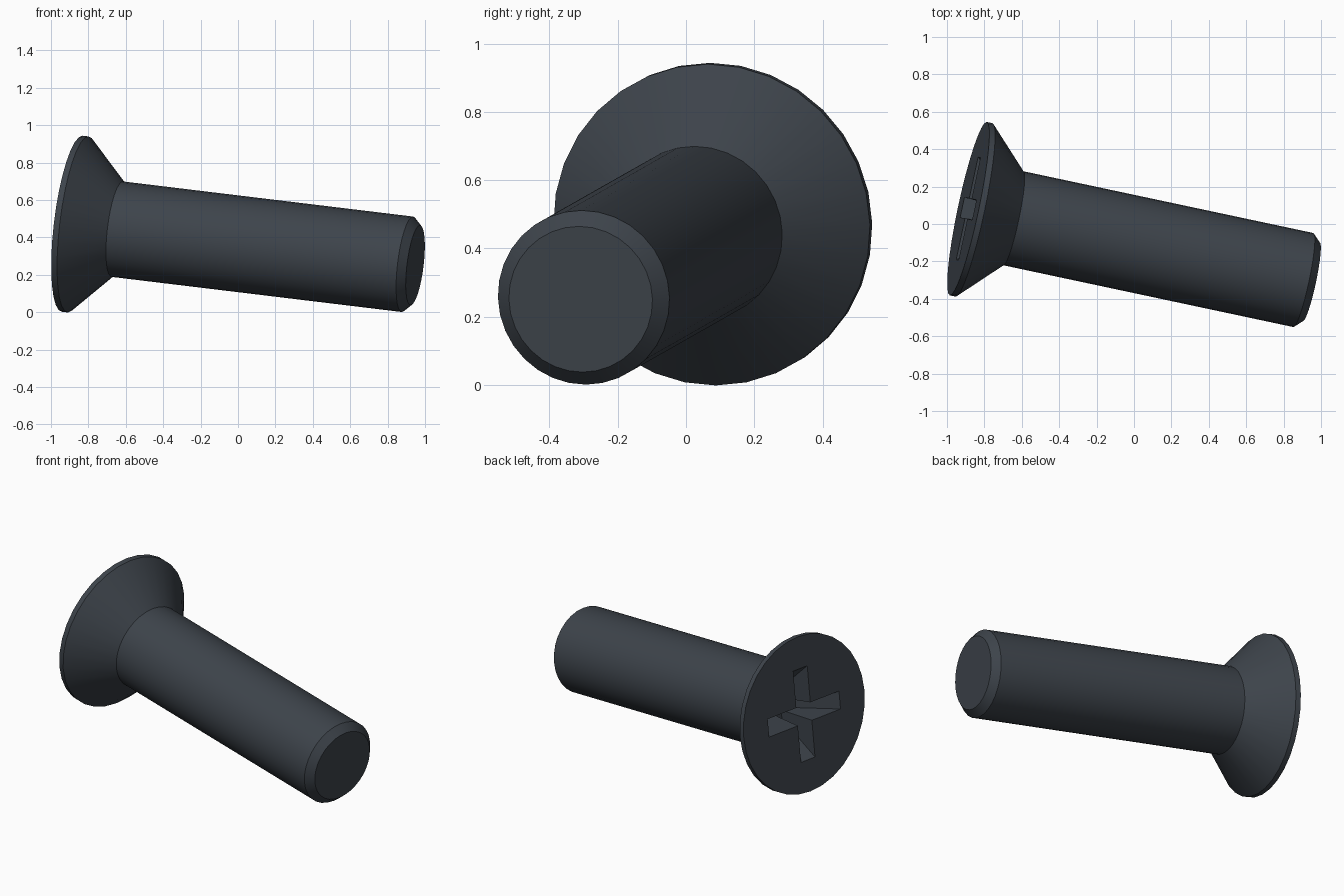
import bpy, bmesh, math
from mathutils import Vector, Matrix

if "Cube" in bpy.data.objects:
    bpy.data.objects.remove(bpy.data.objects["Cube"], do_unlink=True)

# Single dark slate finish
steel = bpy.data.materials.new("dark slate steel")
steel.use_nodes = True
colour = (0.047, 0.057, 0.070, 1)
steel.diffuse_color = colour
steel.node_tree.nodes["Principled BSDF"].inputs["Base Color"].default_value = colour

# Screw axis: local z runs from the head face to the tip
axis = Vector((1, -0.213, -0.121)).normalized()
up = (Vector((0, 0, 1)) - axis * axis.z).normalized()
side = up.cross(axis)
placement = Matrix.Translation((-0.886, 0.082, 0.473)) @ Matrix((side, up, axis)).transposed().to_4x4()


def loft(name, rings):
    """Closed solid skinned through rings of equal point count."""
    bm = bmesh.new()
    loops = [[bm.verts.new(p) for p in ring] for ring in rings]
    n = len(loops[0])
    for a, b in zip(loops, loops[1:]):
        for i in range(n):
            j = (i + 1) % n
            bm.faces.new((a[i], a[j], b[j], b[i]))
    bm.faces.new(loops[0])
    bm.faces.new(loops[-1])
    bmesh.ops.recalc_face_normals(bm, faces=bm.faces)
    mesh = bpy.data.meshes.new(name)
    bm.to_mesh(mesh)
    bm.free()
    mesh.materials.append(steel)
    obj = bpy.data.objects.new(name, mesh)
    obj.matrix_world = placement
    bpy.context.collection.objects.link(obj)
    return obj


def circle(radius, depth, sides=32):
    return [(radius * math.cos(math.tau * i / sides),
             radius * math.sin(math.tau * i / sides), depth) for i in range(sides)]


def cross(reach, half_width, depth):
    points = []
    for k in range(4):
        turn = Matrix.Rotation(k * math.pi / 2, 3, 'Z')
        for p in ((reach, -half_width), (reach, half_width), (half_width, half_width)):
            points.append(turn @ Vector((*p, depth)))
    return points


# Countersunk head, shank and chamfered tip as one turned profile
profile = [(0.474, 0), (0.474, 0.032), (0.257, 0.248), (0.257, 1.845), (0.215, 1.888)]
screw = loft("countersunk_screw", [circle(r, d) for r, d in profile])

# Tapered cross-shaped driver recess
cutter = loft("recess_cutter", [cross(0.30, 0.057, -0.02), cross(0.28, 0.055, 0),
                                cross(0.09, 0.038, 0.24)])
cutter.hide_render = True
cut = screw.modifiers.new("driver_recess", 'BOOLEAN')
cut.operation = 'DIFFERENCE'
cut.solver = 'EXACT'
cut.object = cutter

bpy.ops.object.select_all(action='DESELECT')
screw.select_set(True)
bpy.context.view_layer.objects.active = screw
bpy.ops.object.modifier_apply(modifier=cut.name)
bpy.data.objects.remove(cutter, do_unlink=True)
bpy.ops.object.shade_smooth_by_angle(angle=math.radians(30))
